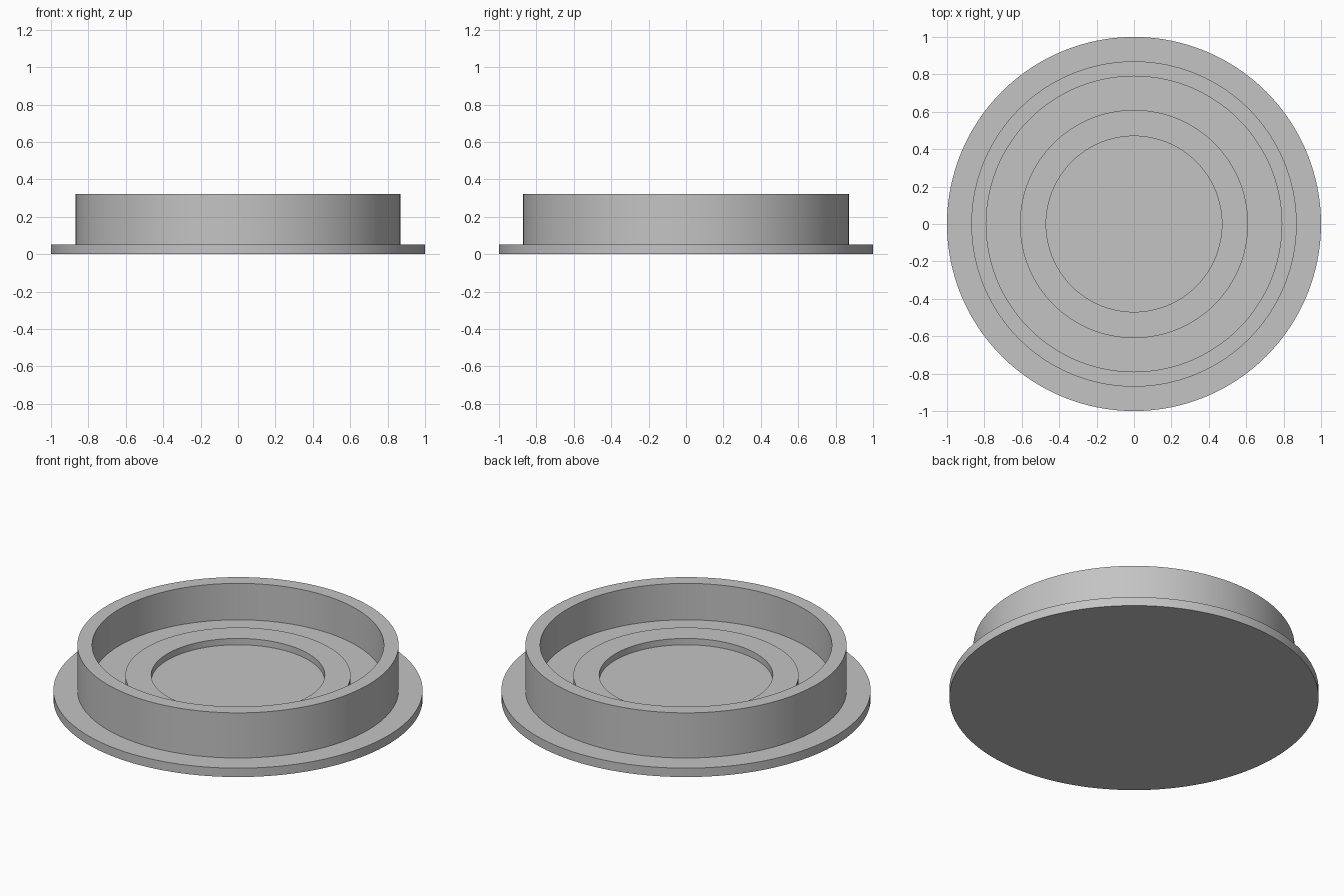
import bpy
import bmesh
import math

SEGMENTS = 128

if "Cube" in bpy.data.objects:
    bpy.data.objects.remove(bpy.data.objects["Cube"], do_unlink=True)

grey = bpy.data.materials.new("plain grey")
grey.use_nodes = True
colour = (0.55, 0.55, 0.55, 1)
grey.diffuse_color = colour
grey.node_tree.nodes["Principled BSDF"].inputs["Base Color"].default_value = colour


def lathe(name, profile):
    """Turn a (radius, height) profile around the z axis into a solid."""
    bm = bmesh.new()
    verts = [bm.verts.new((r, 0, z)) for r, z in profile]
    edges = [bm.edges.new(pair) for pair in zip(verts, verts[1:])]
    bmesh.ops.spin(bm, geom=verts + edges, cent=(0, 0, 0), axis=(0, 0, 1),
                   angle=math.tau, steps=SEGMENTS, use_duplicate=False)
    bmesh.ops.remove_doubles(bm, verts=bm.verts, dist=0.0001)
    bmesh.ops.recalc_face_normals(bm, faces=bm.faces)
    mesh = bpy.data.meshes.new(name)
    bm.to_mesh(mesh)
    bm.free()
    mesh.materials.append(grey)
    obj = bpy.data.objects.new(name, mesh)
    bpy.context.collection.objects.link(obj)
    bpy.ops.object.select_all(action="DESELECT")
    obj.select_set(True)
    bpy.context.view_layer.objects.active = obj
    bpy.ops.object.shade_smooth_by_angle(angle=math.radians(30))
    return obj


FLANGE_TOP = 0.053
FLOOR = 0.105
RING_TOP = 0.143
RIM_TOP = 0.323

# One turned piece: flat underside, flange, tall wall, floor, raised ring, recess
lathe("flanged_cap", [
    (0, 0), (1, 0), (1, FLANGE_TOP),
    (0.87, FLANGE_TOP), (0.87, RIM_TOP),
    (0.79, RIM_TOP), (0.79, FLOOR),
    (0.61, FLOOR), (0.61, RING_TOP),
    (0.47, RING_TOP), (0.47, FLOOR), (0, FLOOR),
])
